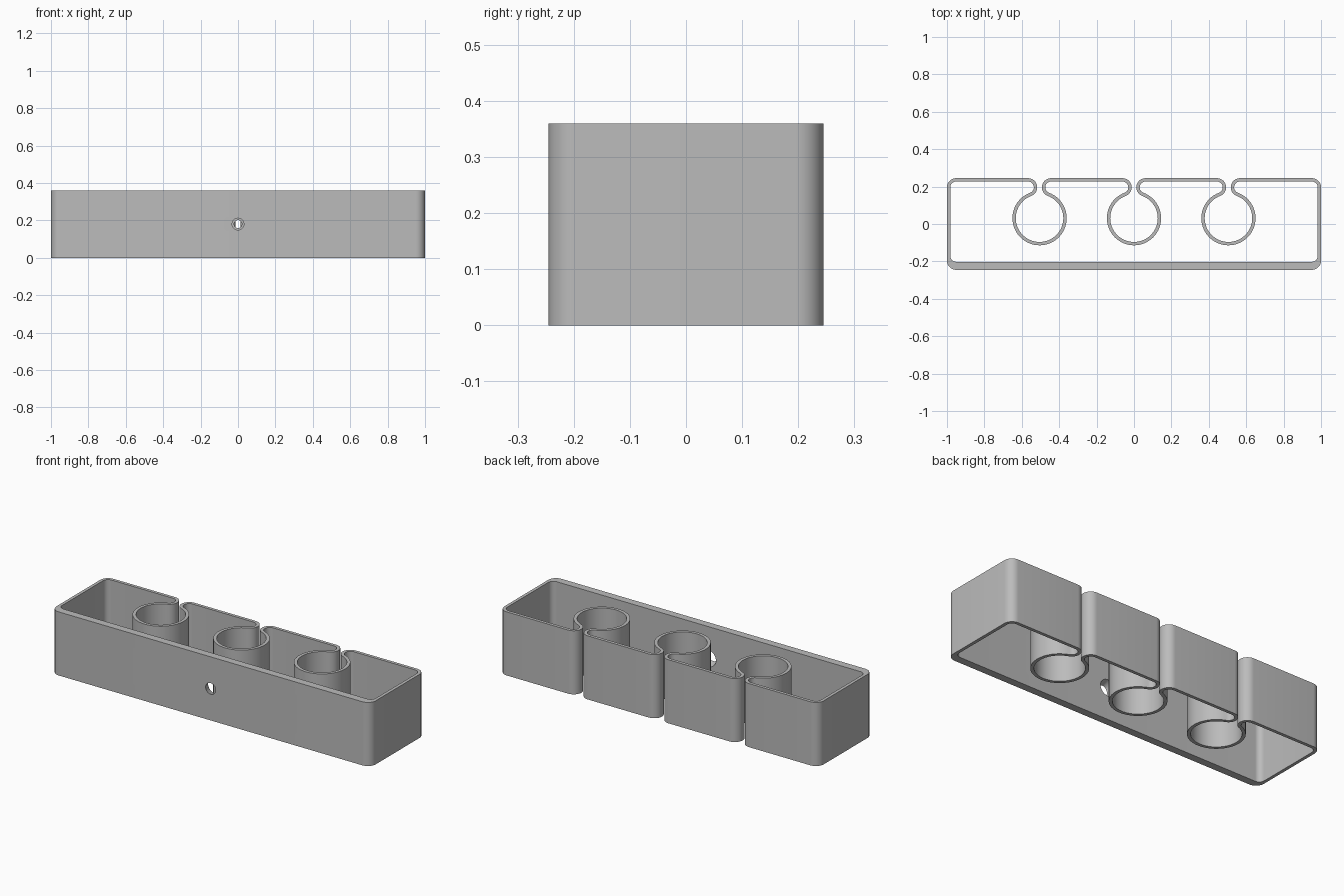
import bpy, bmesh
from math import sin, cos, pi, atan2, sqrt, radians
from mathutils import Matrix

if "Cube" in bpy.data.objects:
    bpy.data.objects.remove(bpy.data.objects["Cube"])

HEIGHT, HALF_X, HALF_Y = 0.36, 1.0, 0.245
WALL, FRONT_WALL = 0.018, 0.043
CORNER = 0.049           # outer radius of corners and slot lips
BORE = 0.127             # inner radius of the clips
LIP_X = 0.0615           # lip centre beside each slot
LIP_Y = HALF_Y - CORNER
CLIP_DROP = sqrt((CORNER + BORE) ** 2 - LIP_X ** 2)
CLIP_Y = LIP_Y - CLIP_DROP
CLIPS = (0.505, 0.0, -0.505)

grey = bpy.data.materials.new("grey plastic")
grey.use_nodes = True
colour = (0.5, 0.5, 0.5, 1)
grey.diffuse_color = colour
grey.node_tree.nodes["Principled BSDF"].inputs["Base Color"].default_value = colour


def arc(x, y, r, start, end, steps):
    angles = [start + (end - start) * i / steps for i in range(steps + 1)]
    return [(x + r * cos(a), y + r * sin(a)) for a in angles]


def outline(wall, front):
    """Closed outline of the holder, inset by the wall thickness."""
    r = CORNER - wall
    cx, fy = HALF_X - CORNER, -HALF_Y + front + r
    lean = atan2(CLIP_DROP, LIP_X)
    pts = arc(-cx, fy, r, pi, 1.5 * pi, 10)
    pts += arc(cx, fy, r, -pi / 2, 0, 10)
    pts += arc(cx, LIP_Y, r, 0, pi / 2, 10)
    for x in CLIPS:
        pts += arc(x + LIP_X, LIP_Y, r, pi / 2, pi + lean, 18)
        pts += arc(x, CLIP_Y, BORE + wall, lean, -pi - lean, 64)[1:]
        pts += arc(x - LIP_X, LIP_Y, r, -lean, pi / 2, 18)[1:]
    return pts + arc(-cx, LIP_Y, r, pi / 2, pi, 10)


def new_object(name, bm):
    bmesh.ops.recalc_face_normals(bm, faces=bm.faces)
    mesh = bpy.data.meshes.new(name)
    bm.to_mesh(mesh)
    bm.free()
    mesh.materials.append(grey)
    obj = bpy.data.objects.new(name, mesh)
    bpy.context.collection.objects.link(obj)
    return obj


# Holder: one continuous wall, extruded upward
bm = bmesh.new()
outer, inner = outline(0, 0), outline(WALL, FRONT_WALL)
loops = [[bm.verts.new((x, y, z)) for x, y in pts]
         for pts, z in ((outer, 0), (outer, HEIGHT), (inner, HEIGHT), (inner, 0))]
n = len(outer)
for a, b in zip(loops, loops[1:] + loops[:1]):
    for i in range(n):
        j = (i + 1) % n
        bm.faces.new((a[i], a[j], b[j], b[i]))
holder = new_object("clip_holder", bm)


# Screw hole through the front wall, and driver hole through the middle clip
def cut_hole(name, y0, y1, r0, r1):
    bm = bmesh.new()
    turn = Matrix.Translation((0, (y0 + y1) / 2, HEIGHT / 2)) @ Matrix.Rotation(-pi / 2, 4, 'X')
    bmesh.ops.create_cone(bm, cap_ends=True, segments=32, radius1=r0, radius2=r1,
                          depth=y1 - y0, matrix=turn)
    cutter = new_object(name, bm)
    cutter.hide_render = True
    mod = holder.modifiers.new(name, 'BOOLEAN')
    mod.operation, mod.solver, mod.object = 'DIFFERENCE', 'EXACT', cutter
    bpy.context.view_layer.objects.active = holder
    bpy.ops.object.modifier_apply(modifier=name)
    bpy.data.objects.remove(cutter)


cut_hole("screw_hole", -0.255, -0.19, 0.028, 0.05)
cut_hole("driver_hole", -0.15, -0.05, 0.021, 0.021)

bpy.ops.object.select_all(action='DESELECT')
holder.select_set(True)
bpy.context.view_layer.objects.active = holder
bpy.ops.object.shade_smooth_by_angle(angle=radians(30))
